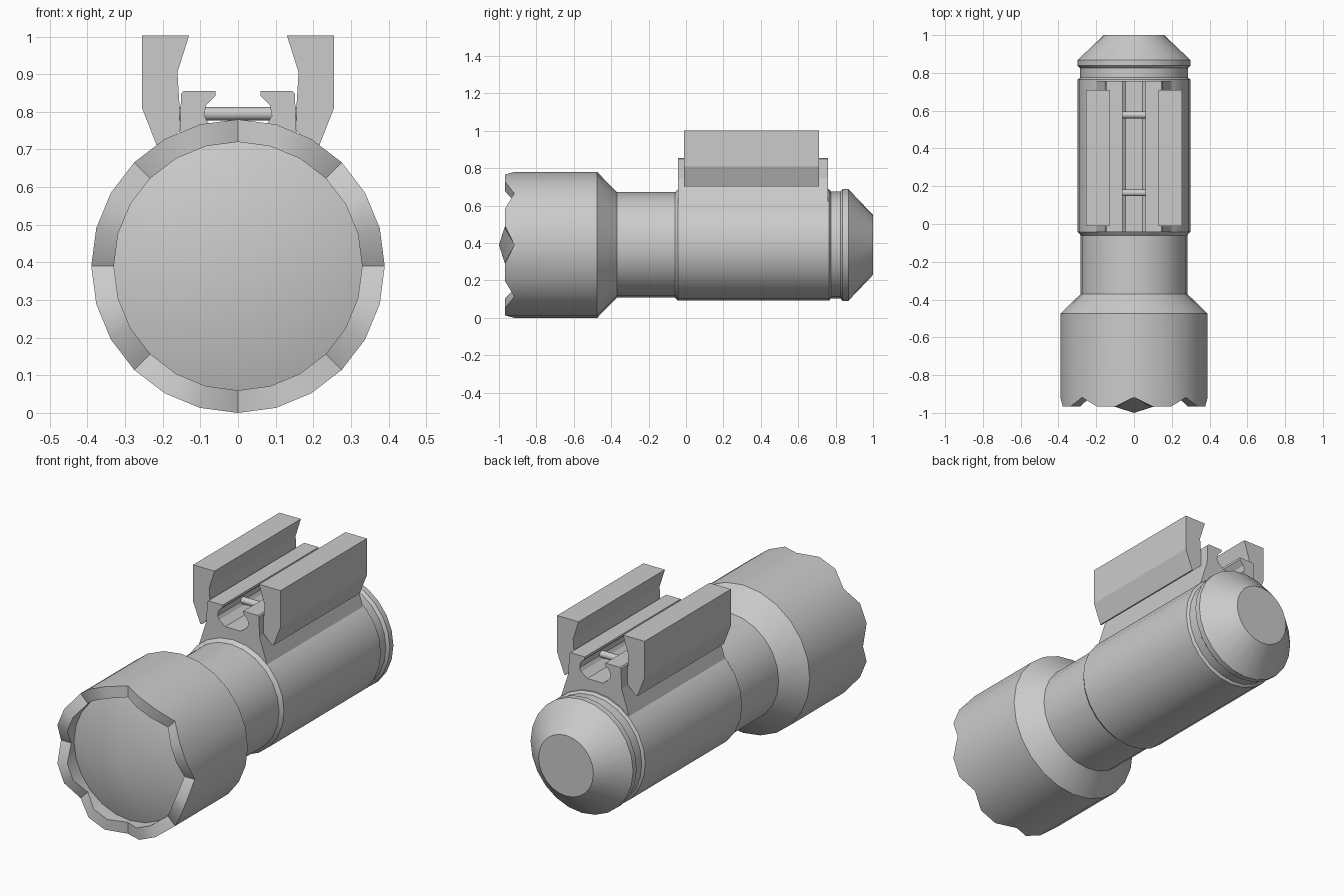
import bpy, bmesh, math

if "Cube" in bpy.data.objects:
    bpy.data.objects.remove(bpy.data.objects["Cube"])

SIDES = 24
AXIS_Z = 0.39


def finish(name, bm, smooth=True):
    bmesh.ops.recalc_face_normals(bm, faces=bm.faces)
    mesh = bpy.data.meshes.new(name)
    bm.to_mesh(mesh)
    bm.free()
    obj = bpy.data.objects.new(name, mesh)
    bpy.context.collection.objects.link(obj)
    if smooth:
        bpy.ops.object.select_all(action='DESELECT')
        obj.select_set(True)
        bpy.context.view_layer.objects.active = obj
        bpy.ops.object.shade_smooth_by_angle(angle=math.radians(32))
    return obj


def lathe(name, profile, notch_rings=(), notch_y=0.0):
    """Turn (radius, y) points around the light's axis; notch_rings dip at every third vertex."""
    bm = bmesh.new()
    rings = []
    for i, (r, y) in enumerate(profile):
        if r == 0:
            rings.append([bm.verts.new((0, y, AXIS_Z))] * SIDES)
            continue
        ring = []
        for k in range(SIDES):
            a = 2 * math.pi * k / SIDES
            yy = notch_y if i in notch_rings and k % 3 == 0 else y
            ring.append(bm.verts.new((r * math.cos(a), yy, AXIS_Z + r * math.sin(a))))
        rings.append(ring)
    for a, b in zip(rings, rings[1:]):
        for k in range(SIDES):
            n = (k + 1) % SIDES
            corners = list(dict.fromkeys((a[k], a[n], b[n], b[k])))
            bm.faces.new(corners)
    return finish(name, bm)


def extrude(name, profile, y0, y1):
    """Extrude an (x, z) outline along y."""
    bm = bmesh.new()
    a = [bm.verts.new((x, y0, z)) for x, z in profile]
    b = [bm.verts.new((x, y1, z)) for x, z in profile]
    bm.faces.new(a)
    bm.faces.new(b[::-1])
    for i in range(len(a)):
        j = (i + 1) % len(a)
        bm.faces.new((a[i], a[j], b[j], b[i]))
    return finish(name, bm, smooth=False)


# Domed lens and scalloped head
lathe("lens", [(0, -1.0), (0.33, -0.895)])
lathe("head", [(0.33, -0.88), (0.33, -0.967), (0.39, -0.967), (0.39, -0.475),
               (0.282, -0.37)], notch_rings=(1, 2), notch_y=-0.918)

# Barrel with sleeve, groove, collar and tapered tail
lathe("barrel", [(0.282, -0.37), (0.282, -0.06), (0.298, -0.042), (0.298, 0.765),
                 (0.285, 0.775), (0.285, 0.825), (0.299, 0.838), (0.299, 0.868),
                 (0.16, 1.0), (0, 1.0)])

# Rail cradle: half outline mirrored across x
half = [(0.045, 0.745), (0.08, 0.772), (0.09, 0.79), (0.085, 0.818), (0.06, 0.843),
        (0.06, 0.855), (0.145, 0.855), (0.151, 0.849), (0.155, 0.745), (0.2, 0.605)]
extrude("rail_cradle", half + [(-x, z) for x, z in reversed(half)], -0.042, 0.758)

# Clamp plates on both sides
plate = [(0.13, 1.003), (0.255, 1.003), (0.255, 0.81), (0.213, 0.703), (0.205, 0.703),
         (0.155, 0.75), (0.155, 0.81), (0.161, 0.905)]
for side, s in (("right", 1), ("left", -1)):
    extrude("clamp_plate_" + side, [(x * s, z) for x, z in plate], -0.01, 0.71)

# Cross pins joining the plates
for i, y in enumerate((0.165, 0.577)):
    bpy.ops.mesh.primitive_cylinder_add(vertices=12, radius=0.018, depth=0.33,
                                        location=(0, y, 0.795), rotation=(0, math.pi / 2, 0))
    pin = bpy.context.object
    pin.name = f"cross_pin_{i + 1}"
    bpy.ops.object.shade_smooth_by_angle(angle=math.radians(40))
